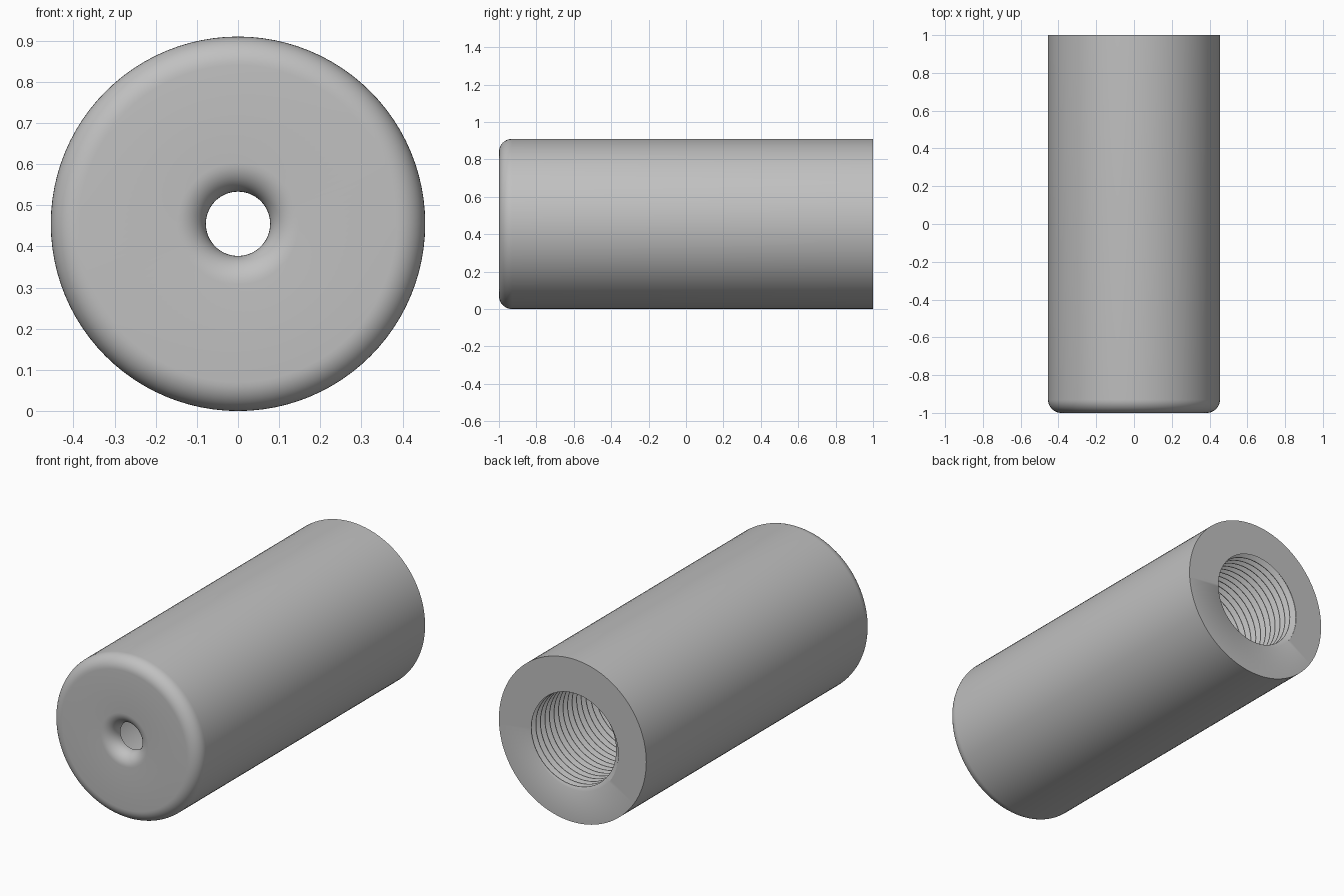
import bpy
import bmesh
from math import sin, cos, pi

cube = bpy.data.objects.get("Cube")
if cube:
    bpy.data.objects.remove(cube, do_unlink=True)

# Main sizes
RADIUS, FILLET = 0.455, 0.07
HOLE = 0.078
FLOOR = -0.925
MINOR, DEPTH, PITCH = 0.255, 0.028, 0.04
THREAD_START, THREAD_TURNS = -0.52, 38
SEGMENTS = 96
STOPS = (0, 0.4, 0.5, 0.9)

steel = bpy.data.materials.new("grey_steel")
steel.use_nodes = True
GREY = (0.53, 0.53, 0.53, 1)
steel.diffuse_color = GREY
steel.node_tree.nodes["Principled BSDF"].inputs["Base Color"].default_value = GREY


def arc(cx, cy, radius, start, end, steps=10):
    """Quarter round as (radius, y) points."""
    angles = [start + (end - start) * i / steps for i in range(steps + 1)]
    return [(cx + radius * cos(a), cy + radius * sin(a)) for a in angles]


def thread_radius(y, turn):
    """Trapezoidal thread section at a given height and turn fraction."""
    phase = ((y - THREAD_START) / PITCH - turn) % 1
    if phase < STOPS[1]:
        lift = phase / STOPS[1]
    elif phase < STOPS[2]:
        lift = 1
    elif phase < STOPS[3]:
        lift = (STOPS[3] - phase) / STOPS[1]
    else:
        lift = 0
    return MINOR + DEPTH * lift


def thread_points(turn):
    """One column of the helical thread, trimmed to its ends."""
    points = []
    for k in range(-1, THREAD_TURNS + 1):
        for stop in STOPS:
            y = THREAD_START + PITCH * (k + stop + turn)
            y = min(max(y, THREAD_START), 1)
            points.append((thread_radius(y, turn), y))
    return points


# Fixed outside section: hole lip, front face, rounded rim, barrel
outside = [(HOLE, FLOOR)]
outside += arc(HOLE + FILLET, -1 + FILLET, FILLET, pi, 1.5 * pi)
outside += arc(RADIUS - FILLET, -1 + FILLET, FILLET, -pi / 2, 0)
outside += [(RADIUS, 1)]

# Turn the whole section round the y axis, the thread rising as it goes
bm = bmesh.new()
columns = []
for i in range(SEGMENTS + 1):
    turn = i / SEGMENTS
    a = 2 * pi * turn
    section = outside + thread_points(turn)[::-1] + [(MINOR, THREAD_START), (MINOR, FLOOR), (HOLE, FLOOR)]
    columns.append([bm.verts.new((r * cos(a), y, RADIUS + r * sin(a))) for r, y in section])
for left, right in zip(columns, columns[1:]):
    for j in range(len(left) - 1):
        bm.faces.new((left[j], left[j + 1], right[j + 1], right[j]))
bmesh.ops.remove_doubles(bm, verts=bm.verts[:], dist=0.00002)
bmesh.ops.recalc_face_normals(bm, faces=bm.faces[:])

mesh = bpy.data.meshes.new("threaded_sleeve")
bm.to_mesh(mesh)
bm.free()
mesh.materials.append(steel)
sleeve = bpy.data.objects.new("threaded_sleeve", mesh)
bpy.context.collection.objects.link(sleeve)

# Smooth rounds, crisp thread and end edges
bpy.ops.object.select_all(action="DESELECT")
sleeve.select_set(True)
bpy.context.view_layer.objects.active = sleeve
bpy.ops.object.shade_smooth_by_angle(angle=pi / 6)
